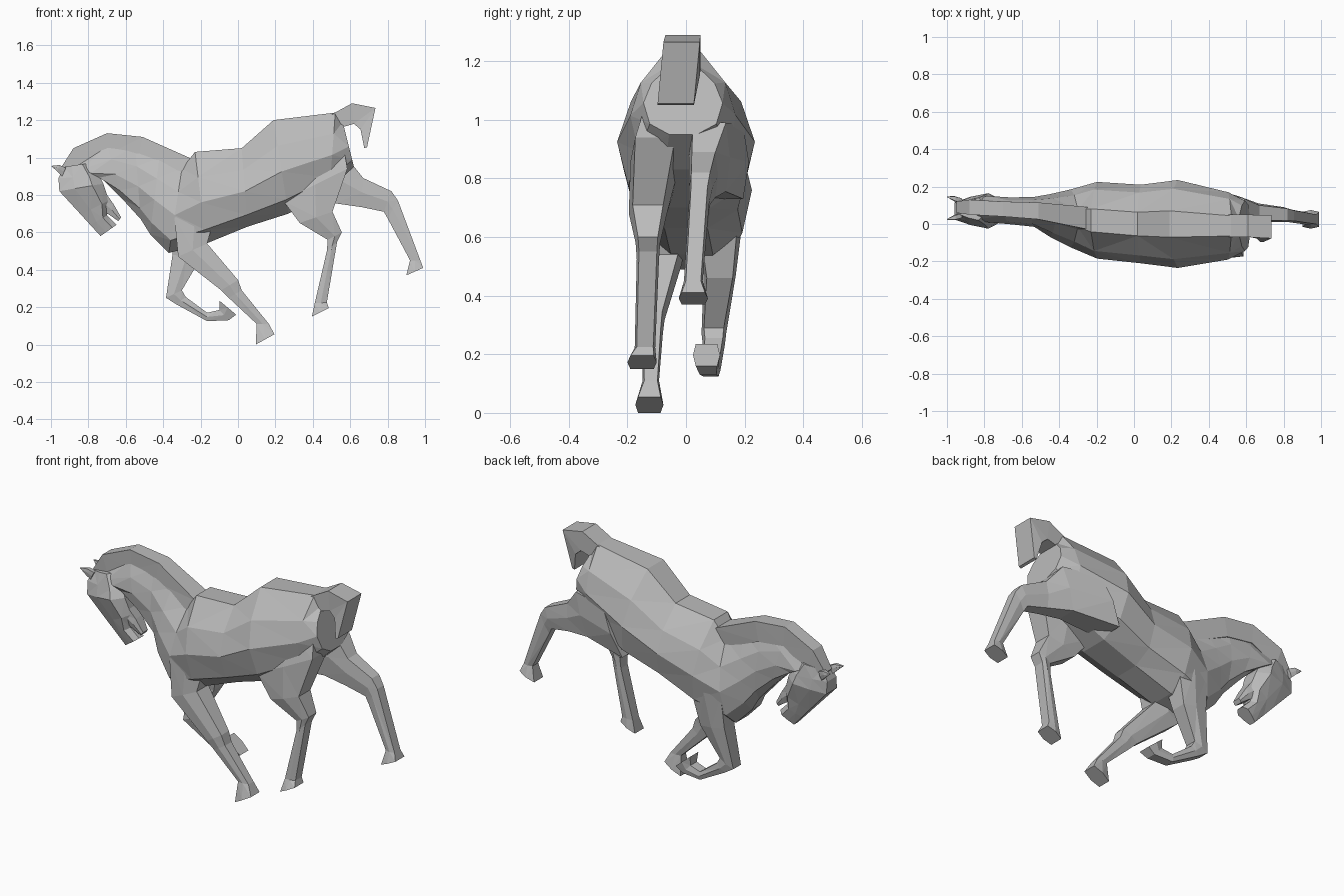
import bpy
import bmesh
from mathutils import Vector

default_cube = bpy.data.objects.get("Cube")
if default_cube:
    bpy.data.objects.remove(default_cube, do_unlink=True)

coat = bpy.data.materials.new("coat_grey")
coat.use_nodes = True
coat_colour = (0.5, 0.5, 0.5, 1)
coat.diffuse_color = coat_colour
coat.node_tree.nodes["Principled BSDF"].inputs["Base Color"].default_value = coat_colour

# Half cross-sections as (sideways, upward) factors, mirrored into full rings
BARREL = [(.3, 1), (.8, .45), (1, -.1), (.84, -.7), (.35, -1)]
LIMB = [(.8, 1), (1, 0), (.8, -1)]
HEAD = [(.5, 1), (.8, .3), (1, -.5), (.5, -1)]
BOX = [(1, 1), (1, -1)]


def loft(name, section, rings):
    """Skin named rings: (edge x, z), (opposite edge x, z), y centre, half width."""
    profile = section + [(-side, up) for side, up in reversed(section)]
    bm = bmesh.new()
    loops = []
    for edge, opposite, y, width in rings.values():
        first = Vector((edge[0], y, edge[1]))
        last = Vector((opposite[0], y, opposite[1]))
        middle, reach = (first + last) / 2, (first - last) / 2
        loops.append([bm.verts.new(middle + reach * up + Vector((0, width * side, 0)))
                      for side, up in profile])
    count = len(profile)
    for near, far in zip(loops, loops[1:]):
        for i in range(count):
            j = (i + 1) % count
            bm.faces.new((near[i], near[j], far[j], far[i]))
    bm.faces.new(loops[0])
    bm.faces.new(loops[-1])
    bmesh.ops.recalc_face_normals(bm, faces=bm.faces)
    sides = [face for face in bm.faces if len(face.verts) == 4]
    bmesh.ops.triangulate(bm, faces=sides, quad_method='SHORT_EDGE')
    mesh = bpy.data.meshes.new(name)
    bm.to_mesh(mesh)
    bm.free()
    mesh.materials.append(coat)
    part = bpy.data.objects.new(name, mesh)
    bpy.context.collection.objects.link(part)
    return part


# Trunk and neck in one skin, from rump to poll
loft("body_and_neck", BARREL, {
    "rump end": ((.56, 1.19), (.62, .95), -.01, .135),
    "croup": ((.52, 1.24), (.49, .83), -.01, .18),
    "hip": ((.19, 1.2), (.27, .7), 0, .235),
    "loin": ((.02, 1.05), (.05, .63), 0, .21),
    "withers": ((-.23, 1.03), (-.17, .54), .02, .205),
    "shoulder": ((-.3, .94), (-.37, .49), .03, .155),
    "neck base": ((-.42, 1), (-.47, .59), .045, .115),
    "neck": ((-.55, 1.06), (-.52, .67), .065, .08),
    "crest": ((-.7, 1.07), (-.62, .78), .07, .072),
    "poll": ((-.87, .96), (-.72, .88), .08, .07),
})

# Raised mane along the neck
loft("mane", BOX, {
    "withers": ((-.24, .99), (-.3, .9), .03, .06),
    "neck": ((-.51, 1.11), (-.53, 1), .07, .045),
    "crest": ((-.7, 1.13), (-.69, 1.02), .08, .04),
    "poll": ((-.88, 1.05), (-.84, .93), .09, .04),
    "forelock": ((-.95, .94), (-.9, .88), .09, .03),
})

# Head, jaw and ears
loft("head", HEAD, {
    "poll": ((-.93, .95), (-.8, .97), .08, .06),
    "brow": ((-.96, .89), (-.74, .9), .075, .08),
    "cheek": ((-.955, .82), (-.72, .86), .07, .095),
    "nose bridge": ((-.84, .695), (-.69, .77), .07, .068),
    "mouth corner": ((-.79, .64), (-.7, .69), .07, .052),
    "muzzle": ((-.735, .58), (-.65, .64), .07, .04),
})
loft("lower_jaw", LIMB, {
    "hinge": ((-.77, .74), (-.7, .8), .07, .05),
    "chin": ((-.69, .695), (-.665, .75), .07, .038),
    "lip": ((-.64, .66), (-.625, .68), .07, .026),
})
for name, y, splay in (("right_ear", .045, -.02), ("left_ear", .125, .02)):
    loft(name, LIMB, {
        "base": ((-.92, .945), (-.94, .9), y, .015),
        "middle": ((-.955, .96), (-.965, .925), y + splay / 2, .014),
        "tip": ((-1, .955), (-.995, .95), y + splay, .003),
    })

# Short bent tail
loft("tail", BOX, {
    "root": ((.5, 1.23), (.55, 1.16), -.01, .06),
    "arch": ((.61, 1.29), (.62, 1.18), -.01, .06),
    "bend": ((.735, 1.265), (.655, 1.15), -.015, .062),
    "end": ((.69, 1.055), (.675, 1.05), -.035, .062),
})

# Legs, each from the trunk down to the hoof
loft("right_front_leg", LIMB, {
    "shoulder": ((-.34, .68), (-.12, .7), -.06, .08),
    "elbow": ((-.32, .47), (-.165, .54), -.08, .065),
    "knee": ((-.09, .29), (0, .345), -.115, .042),
    "below knee": ((-.05, .25), (.02, .29), -.115, .036),
    "fetlock": ((.1, .11), (.165, .11), -.12, .028),
    "hoof": ((.095, 0), (.195, .055), -.125, .048),
})
loft("left_front_leg", LIMB, {
    "shoulder": ((-.34, .67), (-.15, .67), .11, .085),
    "elbow": ((-.35, .48), (-.2, .46), .115, .055),
    "knee": ((-.385, .25), (-.3, .29), .095, .042),
    "below knee": ((-.33, .215), (-.28, .255), .095, .038),
    "fetlock": ((-.165, .125), (-.165, .17), .085, .033),
    "pastern": ((-.05, .13), (-.1, .185), .075, .035),
    "hoof": ((-.01, .16), (-.1, .235), .07, .046),
})
loft("right_hind_leg", LIMB, {
    "hip": ((.3, .97), (.56, 1.08), -.07, .075),
    "thigh": ((.24, .77), (.585, .94), -.105, .085),
    "gaskin": ((.33, .65), (.505, .71), -.13, .065),
    "hock": ((.48, .56), (.555, .6), -.13, .042),
    "below hock": ((.475, .5), (.53, .55), -.13, .038),
    "fetlock": ((.41, .22), (.475, .225), -.14, .035),
    "hoof": ((.395, .15), (.485, .195), -.15, .05),
})
loft("left_hind_leg", LIMB, {
    "hip": ((.26, .73), (.38, .98), .115, .1),
    "thigh": ((.52, .755), (.59, .99), .08, .07),
    "gaskin": ((.66, .735), (.67, .89), .06, .05),
    "hock": ((.78, .71), (.82, .82), .05, .04),
    "below hock": ((.8, .675), (.855, .77), .045, .035),
    "fetlock": ((.92, .45), (.975, .45), .025, .032),
    "hoof": ((.9, .37), (.99, .41), .025, .05),
})
